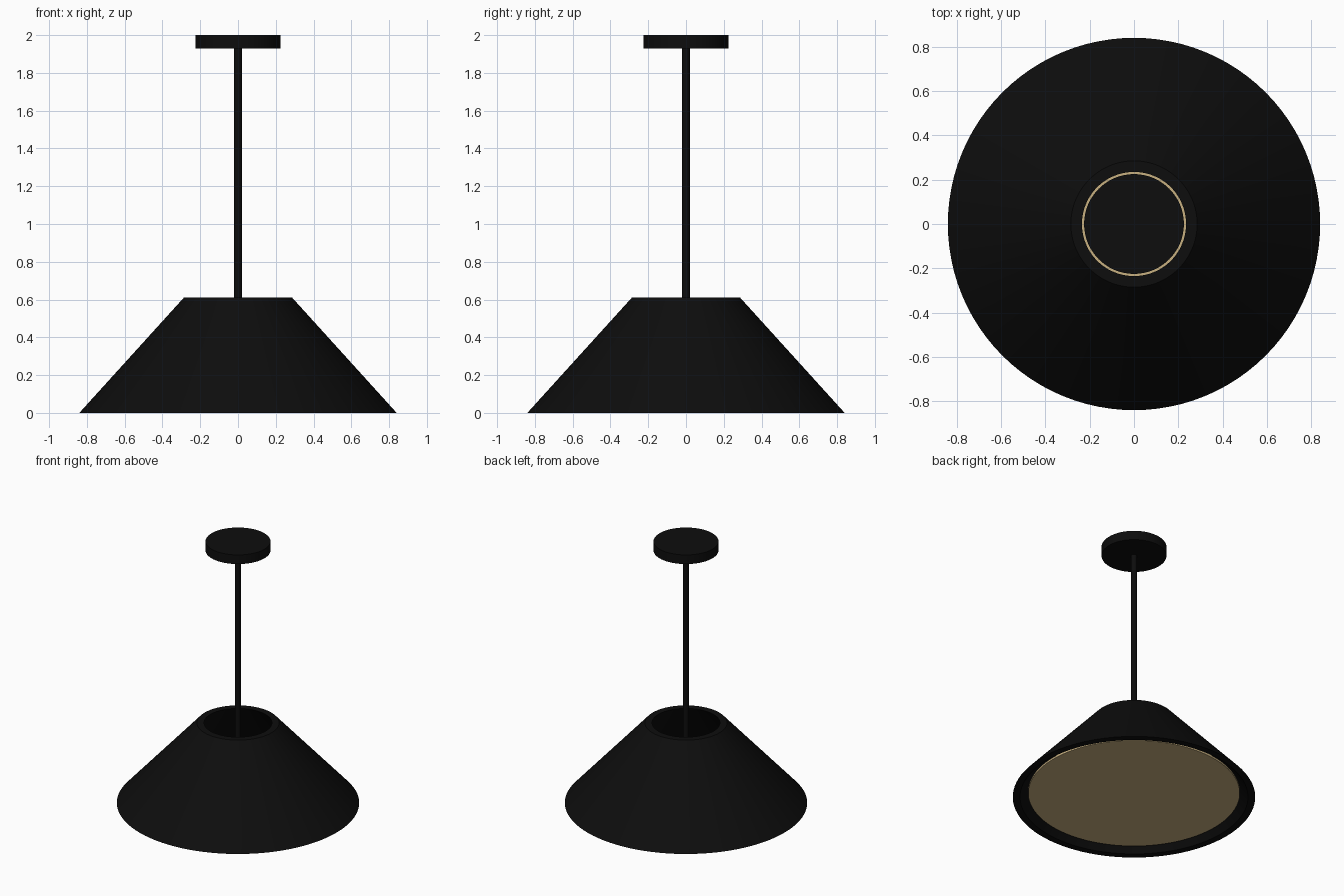
import bpy, bmesh, math

cube = bpy.data.objects.get("Cube")
if cube:
    bpy.data.objects.remove(cube, do_unlink=True)

SIDES = 96


def make_material(name, rgb):
    mat = bpy.data.materials.new(name)
    mat.use_nodes = True
    colour = (*rgb, 1.0)
    mat.diffuse_color = colour
    mat.node_tree.nodes["Principled BSDF"].inputs["Base Color"].default_value = colour
    return mat


def finish(obj, mat):
    obj.data.materials.append(mat)
    bpy.ops.object.select_all(action='DESELECT')
    obj.select_set(True)
    bpy.context.view_layer.objects.active = obj
    bpy.ops.object.shade_smooth_by_angle(angle=math.radians(30))


def cylinder(name, radius, bottom, top, mat, sides=SIDES):
    bpy.ops.mesh.primitive_cylinder_add(
        vertices=sides, radius=radius, depth=top - bottom,
        location=(0, 0, (bottom + top) / 2))
    obj = bpy.context.object
    obj.name = name
    finish(obj, mat)


def lathe(name, profile, mat):
    """Revolve a closed (radius, height) profile around the z axis."""
    bm = bmesh.new()
    verts = [bm.verts.new((r, 0, z)) for r, z in profile]
    edges = [bm.edges.new((v, verts[i - 1])) for i, v in enumerate(verts)]
    bmesh.ops.spin(bm, geom=verts + edges, axis=(0, 0, 1), cent=(0, 0, 0),
                   angle=math.tau, steps=SIDES)
    bmesh.ops.remove_doubles(bm, verts=bm.verts, dist=1e-4)
    bmesh.ops.recalc_face_normals(bm, faces=bm.faces)
    mesh = bpy.data.meshes.new(name)
    bm.to_mesh(mesh)
    bm.free()
    obj = bpy.data.objects.new(name, mesh)
    bpy.context.collection.objects.link(obj)
    finish(obj, mat)


black = make_material("matte black", (0.004, 0.004, 0.004))
gold = make_material("warm gold", (0.58, 0.44, 0.22))

# Conical shade, open at both ends
lathe("shade", [(0.84, 0), (0.285, 0.612), (0.235, 0.612), (0.79, 0)], black)

# Diffuser panel just inside the lower opening
cylinder("diffuser", 0.733, 0.03, 0.045, gold)

# Hanging rod and ceiling canopy
cylinder("rod", 0.02, 0.045, 1.94, black, 32)
cylinder("ceiling_canopy", 0.225, 1.93, 2.0, black)
